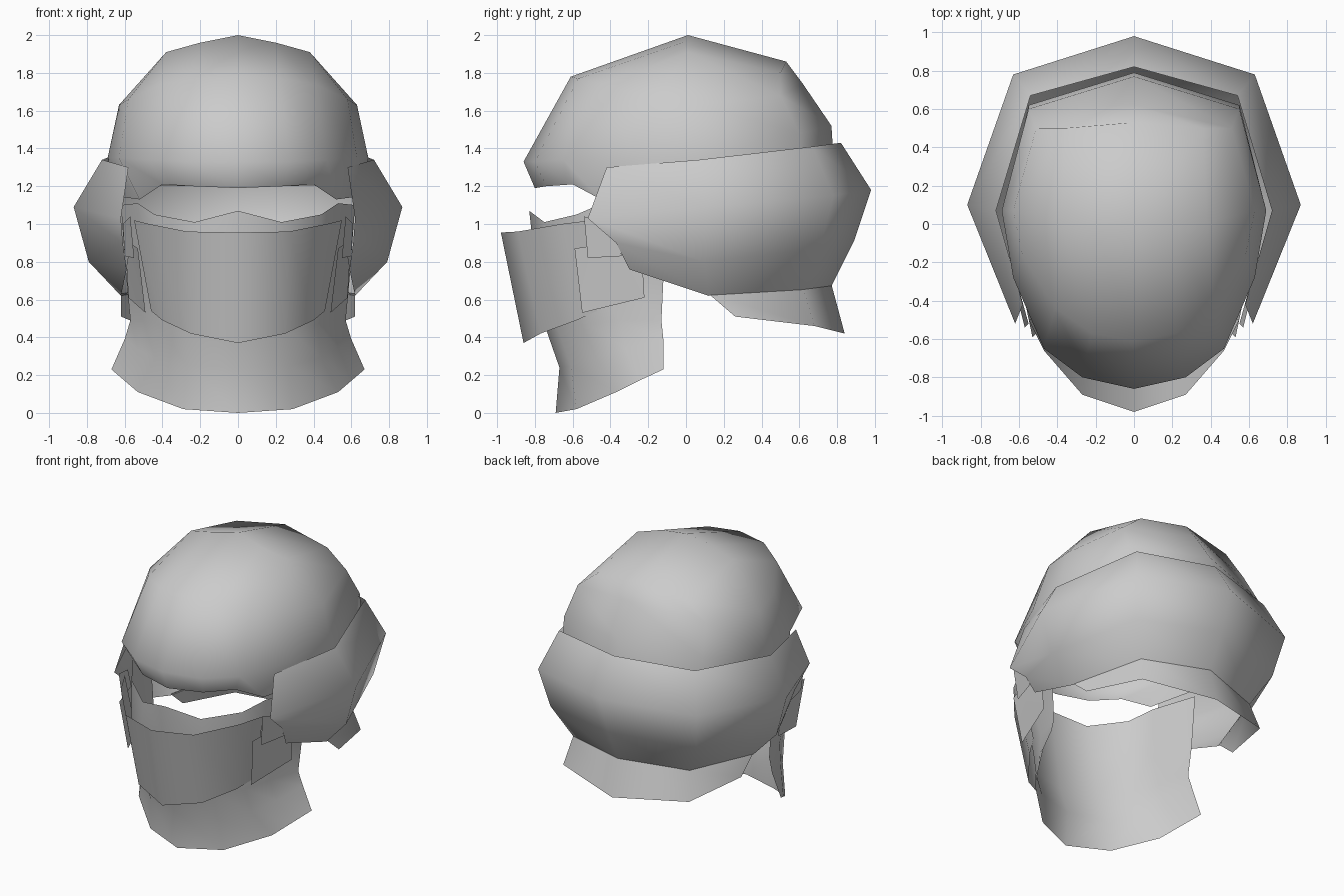
import bpy
import bmesh
import math

default_cube = bpy.data.objects.get("Cube")
if default_cube:
    bpy.data.objects.remove(default_cube, do_unlink=True)

# One plain grey for the whole helmet
grey = bpy.data.materials.new("plain_grey")
grey.use_nodes = True
shade = (0.6, 0.6, 0.6, 1)
grey.diffuse_color = shade
grey.node_tree.nodes["Principled BSDF"].inputs["Base Color"].default_value = shade


def finish_object(name, bm, smooth_degrees=70):
    """Turn a bmesh into a smooth shaded object with the grey material."""
    mesh = bpy.data.meshes.new(name)
    bm.to_mesh(mesh)
    bm.free()
    mesh.materials.append(grey)
    obj = bpy.data.objects.new(name, mesh)
    bpy.context.collection.objects.link(obj)
    bpy.ops.object.select_all(action="DESELECT")
    obj.select_set(True)
    bpy.context.view_layer.objects.active = obj
    bpy.ops.object.shade_smooth_by_angle(angle=math.radians(smooth_degrees))
    return obj


def mirrored_sheet(name, rows):
    """Loft rows of left-half points, top to bottom, and mirror them in x.

    Each half row runs counterclockwise as seen from above; halves are
    welded wherever a row starts or ends on the centre plane.
    """
    bm = bmesh.new()
    half = len(rows[0])
    for side in (1, -1):
        grid = [[bm.verts.new((side * x, y, z)) for x, y, z in row] for row in rows]
        for upper, lower in zip(grid, grid[1:]):
            for i in range(half - 1):
                corners = [upper[i], lower[i], lower[i + 1], upper[i + 1]]
                bm.faces.new(corners if side > 0 else corners[::-1])
    bmesh.ops.remove_doubles(bm, verts=bm.verts[:], dist=0.001)
    return finish_object(name, bm)


def side_plate(name, corners):
    """Build one flat cheek plate on each side."""
    for label, side in (("left", 1), ("right", -1)):
        bm = bmesh.new()
        points = [bm.verts.new((side * x, y, z)) for x, y, z in corners]
        bm.faces.new(points if side > 0 else points[::-1])
        bmesh.ops.triangulate(bm, faces=bm.faces[:])
        finish_object(label + "_" + name, bm)


# Dome: crown ridge, crown edge, upper ring, brow ring, lower lip
peak, crown_back = (0, .01, 2), (0, .53, 1.86)
crown_side = (.38, .01, 1.91)
mirrored_sheet("dome", [
    [peak, peak, peak, peak, peak, crown_back, crown_back],
    [peak, (.2, -.02, 1.96), crown_side, crown_side, crown_side,
     (.36, .5, 1.8), crown_back],
    [(0, -.61, 1.78), (.22, -.57, 1.77), (.41, -.44, 1.74), (.58, -.17, 1.66),
     (.63, .07, 1.63), (.51, .5, 1.68), (0, .62, 1.74)],
    [(0, -.86, 1.33), (.27, -.8, 1.33), (.47, -.65, 1.34), (.63, -.28, 1.35),
     (.69, .07, 1.35), (.55, .6, 1.48), (0, .77, 1.52)],
    [(0, -.8, 1.19), (.24, -.74, 1.2), (.4, -.6, 1.21), (.52, -.45, 1.13),
     (.67, .07, 1.15), (.55, .62, 1.2), (0, .79, 1.2)],
])

# Wrap-around band at the sides and back
mirrored_sheet("rear_band", [
    [(.58, -.42, 1.3), (.72, .07, 1.34), (.54, .67, 1.41), (0, .82, 1.43)],
    [(.62, -.52, 1.03), (.87, .1, 1.09), (.63, .78, 1.15), (0, .98, 1.18)],
    [(.61, -.37, .9), (.79, .1, .8), (.58, .71, .87), (0, .89, .91)],
    [(.59, -.3, .76), (.62, .12, .62), (.46, .62, .65), (0, .77, .67)],
])

# Flared skirt under the back of the band
mirrored_sheet("nape_skirt", [
    [(.62, .12, .63), (.46, .62, .66), (0, .77, .68)],
    [(.62, .26, .51), (.5, .68, .46), (0, .84, .42)],
])

# Lower face and neck cloth
mirrored_sheet("neck_cover", [
    [(0, -.83, 1.07), (.23, -.75, 1.01), (.44, -.58, 1.05), (.53, -.44, 1.11),
     (.62, -.12, 1.1)],
    [(0, -.8, .8), (.26, -.73, .78), (.44, -.58, .78), (.51, -.42, .78),
     (.59, -.12, .7)],
    [(0, -.74, .44), (.26, -.68, .45), (.42, -.52, .47), (.5, -.35, .49),
     (.57, -.13, .49)],
    [(0, -.67, .24), (.27, -.61, .25), (.44, -.47, .29), (.53, -.32, .34),
     (.6, -.12, .39)],
    [(0, -.69, 0), (.29, -.58, .02), (.53, -.37, .11), (.6, -.25, .17),
     (.67, -.12, .23)],
])

# Faceplate standing off the face
mirrored_sheet("faceplate", [
    [(0, -.98, .955), (.27, -.89, .96), (.47, -.66, 1), (.55, -.5, 1.02)],
    [(0, -.86, .37), (.25, -.77, .42), (.4, -.58, .49), (.46, -.47, .54)],
])

# Cheek plates joining the faceplate to the band
side_plate("cheek_plate", [
    (.53, -.59, .87), (.49, -.55, .53), (.58, -.22, .61), (.59, -.23, .78),
    (.57, -.4, .9)])
side_plate("hinge_plate", [
    (.57, -.54, 1.04), (.55, -.52, .82), (.6, -.34, .83), (.61, -.38, 1)])
